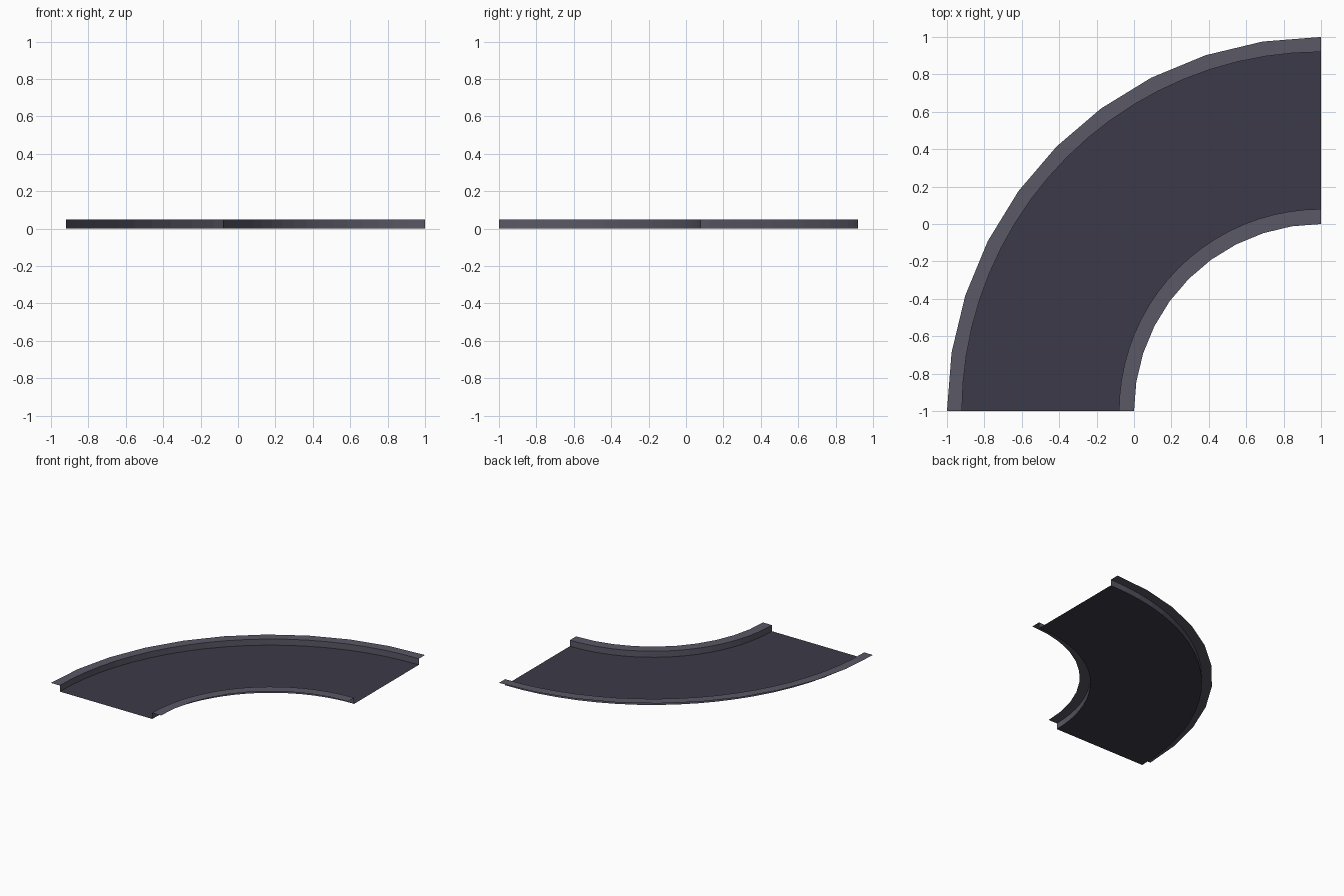
import bpy, bmesh, math

if "Cube" in bpy.data.objects:
    bpy.data.objects.remove(bpy.data.objects["Cube"])

CENTRE = (1.0, -1.0)      # centre of the bend
STEPS = 20                # steps through the quarter turn
RIM = 0.05                # kerb height


def material(name, rgb):
    m = bpy.data.materials.new(name)
    m.diffuse_color = (*rgb, 1.0)
    m.use_nodes = True
    m.node_tree.nodes["Principled BSDF"].inputs["Base Color"].default_value = m.diffuse_color
    return m


def sweep(name, profile, mat):
    """Sweep (radius, z, coarse) points through the quarter turn as a thin sheet."""
    bm = bmesh.new()
    rows = []
    for i in range(STEPS + 1):
        a = math.pi / 2 + math.pi / 2 * i / STEPS
        row = []
        for r, z, coarse in profile:
            # coarse edges keep only every second corner
            if coarse and i % 2:
                r *= math.cos(math.pi / 2 / STEPS)
            row.append(bm.verts.new((CENTRE[0] + r * math.cos(a),
                                     CENTRE[1] + r * math.sin(a), z)))
        rows.append(row)
    for p, q in zip(rows, rows[1:]):
        for j in range(len(profile) - 1):
            bm.faces.new((p[j], p[j + 1], q[j + 1], q[j]))
    me = bpy.data.meshes.new(name)
    bm.to_mesh(me)
    bm.free()
    me.materials.append(mat)
    ob = bpy.data.objects.new(name, me)
    bpy.context.collection.objects.link(ob)
    return ob


asphalt = material("dark asphalt", (0.045, 0.042, 0.065))
kerb = material("grey kerb", (0.102, 0.098, 0.133))

# road surface
sweep("road_surface", [(1.08, 0, False), (1.92, 0, False)], asphalt)
# kerbs: upright wall plus flat top lip
sweep("inner_kerb", [(1.0, RIM, True), (1.08, RIM, False), (1.08, 0, False)], kerb)
sweep("outer_kerb", [(1.92, 0, False), (1.92, RIM, False), (2.0, RIM, True)], kerb)
